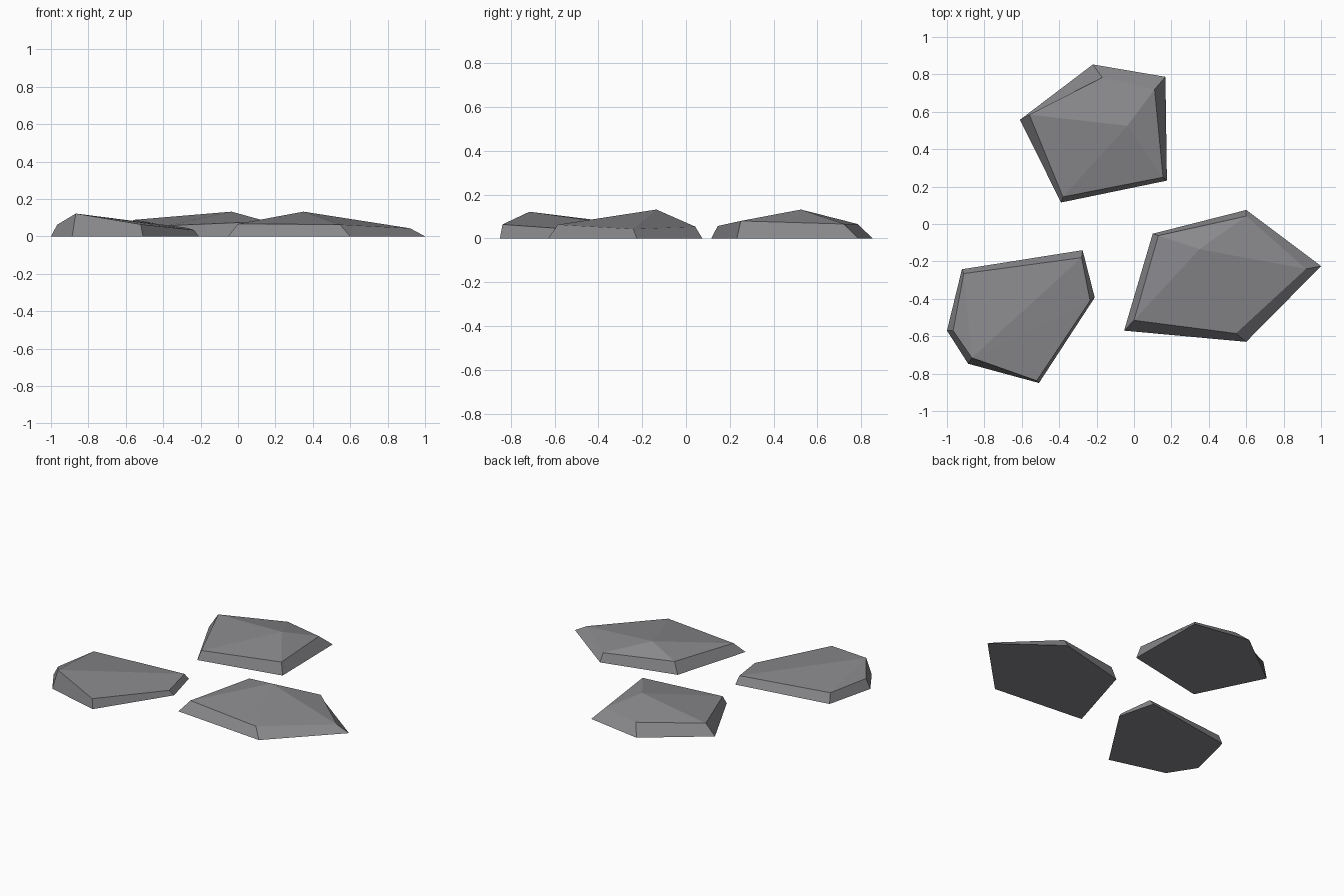
import bpy, bmesh

if "Cube" in bpy.data.objects:
    bpy.data.objects.remove(bpy.data.objects["Cube"])

stone = bpy.data.materials.new("slate grey")
stone.diffuse_color = (0.25, 0.25, 0.265, 1)
stone.use_nodes = True
stone.node_tree.nodes["Principled BSDF"].inputs["Base Color"].default_value = stone.diffuse_color


def slab(name, base, rim, peak=None, fan=0):
    """Flat stone: ground outline, bevelled rim, top faces fanned from a peak
    (or from rim corner number `fan` when there is no inner peak)."""
    bm = bmesh.new()
    lo = [bm.verts.new((x, y, 0)) for x, y in base]
    hi = [bm.verts.new(p) for p in rim]
    n = len(lo)
    bm.faces.new(lo)
    for i in range(n):
        j = (i + 1) % n
        bm.faces.new((lo[i], lo[j], hi[j], hi[i]))
    top = bm.verts.new(peak) if peak else hi[fan]
    for i in range(n):
        a, b = hi[i], hi[(i + 1) % n]
        if top not in (a, b):
            bm.faces.new((top, a, b))
    bmesh.ops.recalc_face_normals(bm, faces=bm.faces)
    me = bpy.data.meshes.new(name)
    bm.to_mesh(me)
    bm.free()
    me.materials.append(stone)
    bpy.context.collection.objects.link(bpy.data.objects.new(name, me))


# Back stone
slab("back_stone",
     [(-.22, .853), (.168, .787), (.176, .232), (-.39, .115), (-.61, .557)],
     [(-.17, .783, .066), (.11, .72, .066), (.155, .25, .08),
      (-.38, .145, .057), (-.56, .585, .088)],
     peak=(-.035, .525, .132))

# Right stone
slab("right_stone",
     [(.6, .075), (1, -.225), (.6, -.63), (-.053, -.57), (.1, -.052)],
     [(.6, .042, .054), (.92, -.24, .043), (.545, -.585, .063),
      (0, -.515, .067), (.13, -.062, .08)],
     peak=(.35, -.135, .132))

# Left stone, highest at its front left corner
slab("left_stone",
     [(-.92, -.242), (-.275, -.14), (-.21, -.393), (-.508, -.85),
      (-.887, -.747), (-1, -.57)],
     [(-.91, -.265, .066), (-.28, -.18, .047), (-.235, -.41, .034),
      (-.52, -.838, .064), (-.867, -.715, .122), (-.967, -.57, .062)],
     fan=4)
